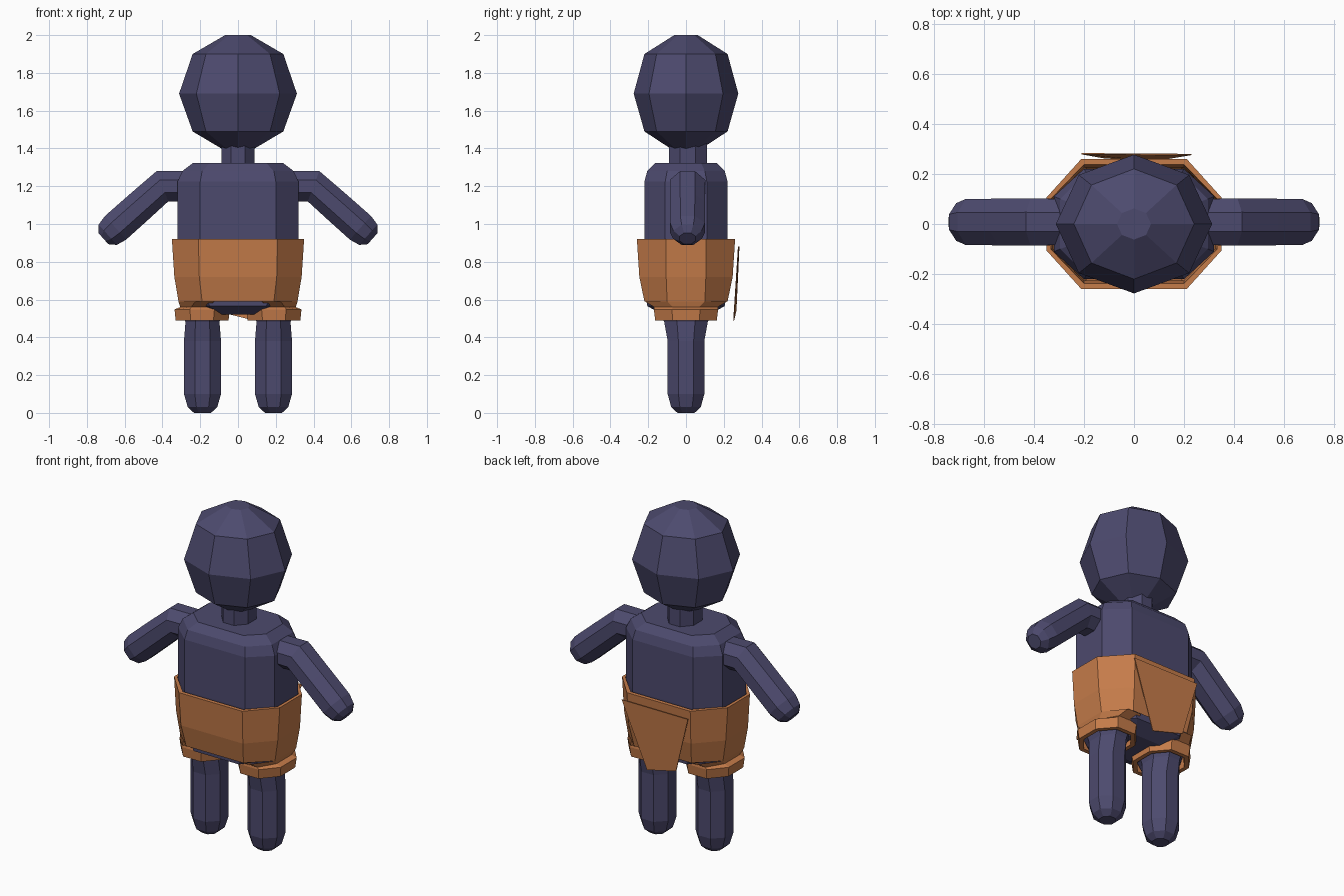
import bpy, bmesh, math
from mathutils import Vector

if "Cube" in bpy.data.objects:
    bpy.data.objects.remove(bpy.data.objects["Cube"])


def material(name, rgb):
    m = bpy.data.materials.new(name)
    m.diffuse_color = (*rgb, 1.0)
    m.use_nodes = True
    m.node_tree.nodes["Principled BSDF"].inputs["Base Color"].default_value = m.diffuse_color
    return m


NAVY = material("slate navy", (0.073, 0.068, 0.155))
ORANGE = material("burnt orange", (0.56, 0.20, 0.068))


def loft(name, rings, mat, cap_start=True, cap_end=True):
    """Skin a list of equal-length point rings into one flat-shaded object."""
    bm = bmesh.new()
    loops = [[bm.verts.new(p) for p in ring] for ring in rings]
    for a, b in zip(loops, loops[1:]):
        n = len(a)
        for i in range(n):
            bm.faces.new((a[i], a[(i + 1) % n], b[(i + 1) % n], b[i]))
    if cap_start:
        bm.faces.new(loops[0][::-1])
    if cap_end:
        bm.faces.new(loops[-1])
    bmesh.ops.recalc_face_normals(bm, faces=bm.faces)
    me = bpy.data.meshes.new(name)
    bm.to_mesh(me)
    bm.free()
    me.materials.append(mat)
    ob = bpy.data.objects.new(name, me)
    bpy.context.collection.objects.link(ob)
    return ob


def round_ring(z, rx, ry, cx=0.0, cy=0.0, turn=0.0):
    """Eight points on an ellipse."""
    return [(cx + rx * math.cos(turn + i * math.pi / 4),
             cy + ry * math.sin(turn + i * math.pi / 4), z) for i in range(8)]


def box_ring(z, ax, ay, kx, ky, cx=0.0, cy=0.0):
    """Rectangle with cut corners, counter-clockwise."""
    pts = [(ax, -ky), (ax, ky), (kx, ay), (-kx, ay),
           (-ax, ky), (-ax, -ky), (-kx, -ay), (kx, -ay)]
    return [(cx + x, cy + y, z) for x, y in pts]


def flat_ring(z, r, cx=0.0, cy=0.0, ry=None):
    """Regular octagon with flats facing the axes, r = half width."""
    ry = ry or r
    return box_ring(z, r, ry, r * 0.414, ry * 0.414, cx, cy)


# Head and neck
loft("head", [round_ring(z, rx, ry) for z, rx, ry in (
    (1.395, 0.08, 0.075), (1.49, 0.24, 0.22), (1.69, 0.312, 0.277),
    (1.90, 0.24, 0.22), (2.0, 0.068, 0.062))], NAVY)
loft("neck", [flat_ring(1.28, 0.087, 0, 0.01, 0.1),
              flat_ring(1.43, 0.087, 0, 0.01, 0.1)], NAVY)

# Torso, running down to the pelvis between the legs
loft("torso", [box_ring(*r) for r in (
    (0.52, 0.13, 0.12, 0.08, 0.06), (0.565, 0.23, 0.205, 0.15, 0.10),
    (0.66, 0.29, 0.21, 0.19, 0.11), (0.92, 0.32, 0.22, 0.20, 0.11),
    (1.225, 0.32, 0.22, 0.20, 0.11), (1.28, 0.295, 0.205, 0.19, 0.10),
    (1.322, 0.24, 0.165, 0.15, 0.08))], NAVY)

# Shorts: outer wall, rim and inner wall
loft("shorts_hips", [box_ring(*r) for r in (
    (0.59, 0.315, 0.22, 0.19, 0.10), (0.72, 0.337, 0.247, 0.205, 0.105),
    (0.92, 0.35, 0.26, 0.21, 0.105), (0.92, 0.332, 0.237, 0.20, 0.10),
    (0.80, 0.325, 0.225, 0.20, 0.10))], ORANGE, False, False)


def arm_ring(x, z, r, ry, angle):
    """Octagon square to an arm direction sloping down by the given angle."""
    side = Vector((math.sin(angle), 0, math.cos(angle)))
    c = Vector((x, 0.008, z))
    return [c + side * p[0] + Vector((0, p[1], 0))
            for p in flat_ring(0, r, 0, 0, ry)]


def mirrored(ring, s):
    return [(s * p[0], p[1], p[2]) for p in ring]


slope = math.radians(41.7)
for s, label in ((1, "right"), (-1, "left")):
    # Bent arm with a rounded fist end
    arm = [arm_ring(*r) for r in (
        (0.24, 1.195, 0.07, 0.08, 0), (0.30, 1.20, 0.08, 0.092, 0),
        (0.40, 1.20, 0.086, 0.094, slope / 2), (0.52, 1.094, 0.083, 0.093, slope),
        (0.648, 0.98, 0.084, 0.092, slope), (0.69, 0.943, 0.072, 0.075, slope),
        (0.713, 0.923, 0.04, 0.042, slope))]
    loft("arm_" + label, [mirrored(r, s) for r in arm], NAVY)

    # Leg with a tapered foot
    leg = [flat_ring(z, r, 0.188, 0.0, ry) for z, r, ry in (
        (0.0, 0.045, 0.045), (0.03, 0.078, 0.078), (0.10, 0.098, 0.097),
        (0.38, 0.098, 0.097), (0.48, 0.09, 0.115), (0.56, 0.11, 0.15),
        (0.64, 0.12, 0.17))]
    loft("leg_" + label, [mirrored(r, s) for r in leg], NAVY)

    # Shorts leg: gathers in from the hips, then a turned-up cuff
    cuff = [box_ring(*r) for r in (
        (0.59, 0.135, 0.218, 0.045, 0.10, 0.18),
        (0.56, 0.118, 0.168, 0.06, 0.07, 0.188),
        (0.548, 0.146, 0.17, 0.065, 0.075, 0.19),
        (0.49, 0.14, 0.163, 0.06, 0.07, 0.19),
        (0.49, 0.115, 0.138, 0.05, 0.06, 0.19),
        (0.56, 0.11, 0.15, 0.05, 0.06, 0.188))]
    loft("shorts_leg_" + label, [mirrored(r, s) for r in cuff], ORANGE, False, False)

# Loose cloth flap hanging behind the shorts
flap = [(0.23, 0.275, 0.88), (-0.21, 0.278, 0.88),
        (-0.12, 0.262, 0.54), (0.08, 0.25, 0.49)]
loft("back_flap", [flap, [(x, y + 0.005, z) for x, y, z in flap]], ORANGE)
